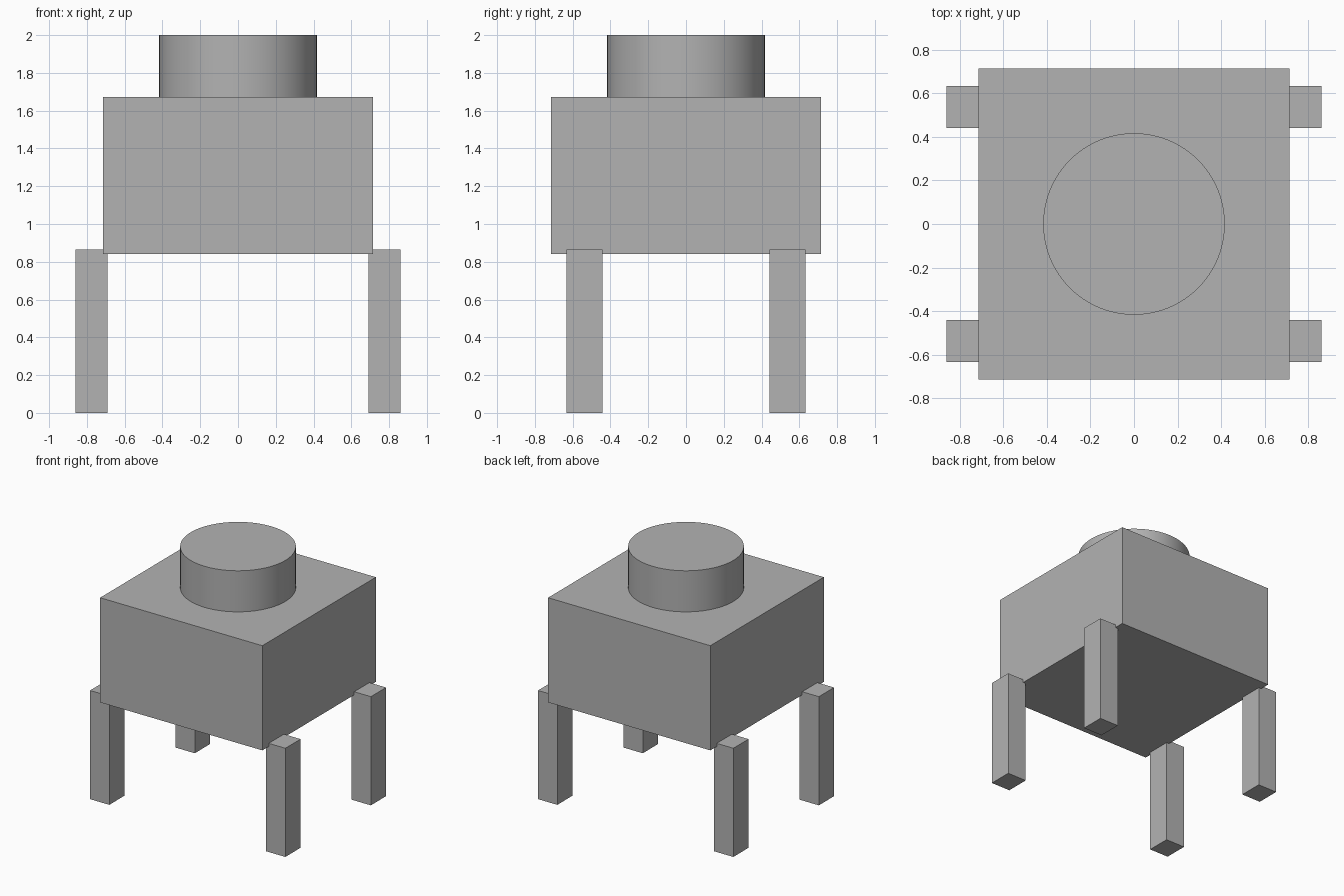
import bpy

# Remove the default cube
if "Cube" in bpy.data.objects:
    bpy.data.objects.remove(bpy.data.objects["Cube"], do_unlink=True)

# Single grey material
GREY = (0.45, 0.45, 0.45, 1.0)
grey = bpy.data.materials.new("plain_grey")
grey.use_nodes = True
grey.diffuse_color = GREY
grey.node_tree.nodes["Principled BSDF"].inputs["Base Color"].default_value = GREY


def box(name, low, high):
    """Axis-aligned box between two corners."""
    bpy.ops.mesh.primitive_cube_add(
        size=1, location=[(a + b) / 2 for a, b in zip(low, high)])
    obj = bpy.context.object
    obj.name = name
    obj.scale = [b - a for a, b in zip(low, high)]
    bpy.ops.object.transform_apply(location=False, rotation=False, scale=True)
    obj.data.materials.append(grey)
    return obj


# Square housing
BODY, BASE, TOP = 0.714, 0.84, 1.673
box("housing", (-BODY, -BODY, BASE), (BODY, BODY, TOP))

# Round push button on the housing
bpy.ops.mesh.primitive_cylinder_add(
    vertices=96, radius=0.417, depth=2 - TOP, location=(0, 0, (2 + TOP) / 2))
button = bpy.context.object
button.name = "button"
button.data.materials.append(grey)
bpy.ops.object.shade_smooth_by_angle()

# Four legs, overlapping the lower side edges of the housing
for x_name, sx in (("left", 1), ("right", -1)):
    for y_name, sy in (("front", -1), ("back", 1)):
        xs = sorted((sx * 0.69, sx * 0.86))
        ys = sorted((sy * 0.442, sy * 0.633))
        box(f"{y_name}_{x_name}_leg", (xs[0], ys[0], 0), (xs[1], ys[1], 0.865))
